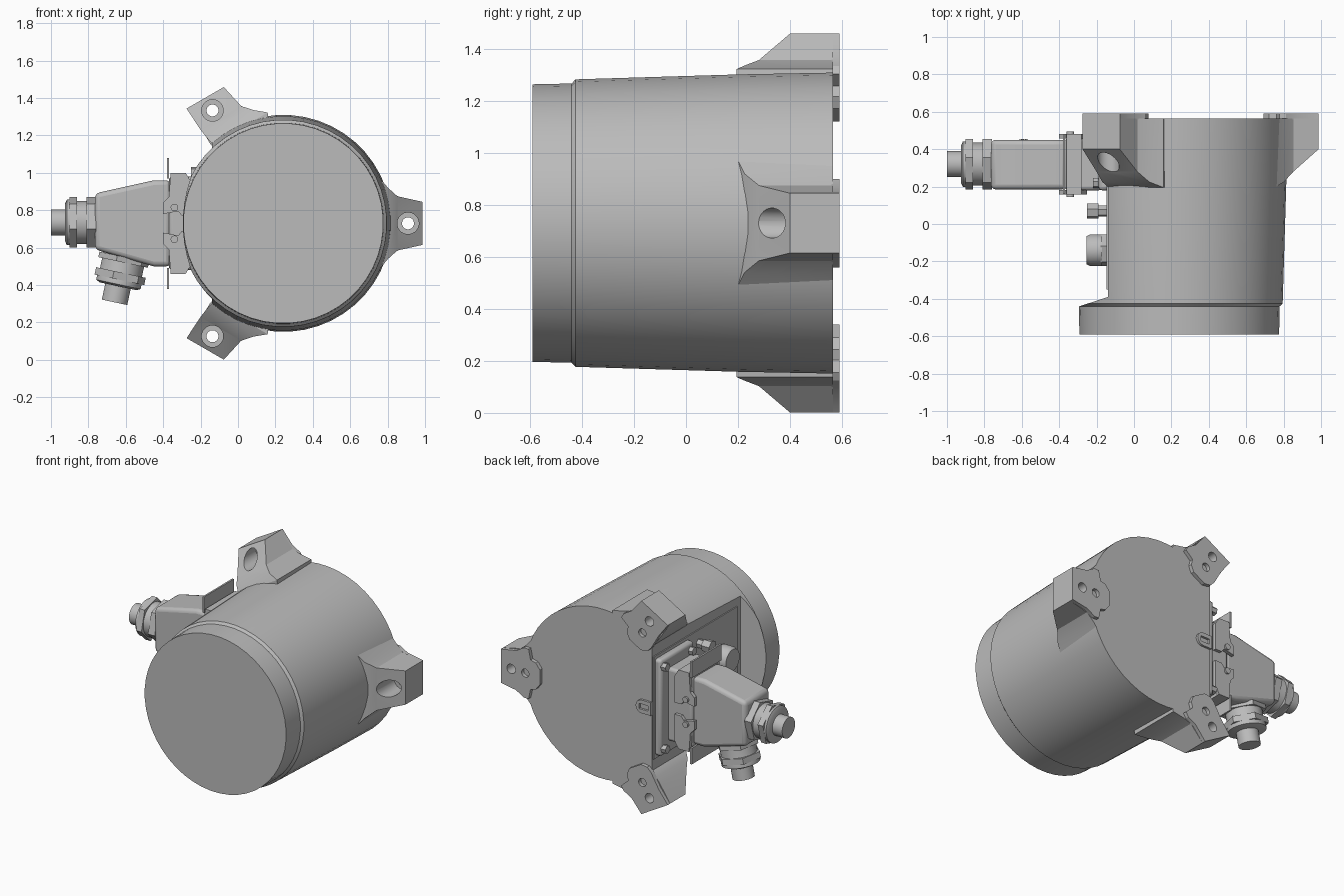
import bpy, bmesh, math
from mathutils import Vector

if "Cube" in bpy.data.objects:
    bpy.data.objects.remove(bpy.data.objects["Cube"])

grey = bpy.data.materials.new("cast_grey")
grey.use_nodes = True
grey.diffuse_color = (0.5, 0.5, 0.5, 1)
grey.node_tree.nodes["Principled BSDF"].inputs["Base Color"].default_value = (0.5, 0.5, 0.5, 1)
parts = []


def finish(name, bm, bevel=0.0):
    bmesh.ops.recalc_face_normals(bm, faces=bm.faces)
    me = bpy.data.meshes.new(name)
    bm.to_mesh(me)
    bm.free()
    ob = bpy.data.objects.new(name, me)
    bpy.context.collection.objects.link(ob)
    me.materials.append(grey)
    if bevel:
        mod = ob.modifiers.new("bevel", "BEVEL")
        mod.width, mod.segments, mod.limit_method = bevel, 3, "ANGLE"
    parts.append(ob)
    return ob


def loft(name, rings, bevel=0.0):
    """Join equal-length rings of points and cap both ends."""
    bm = bmesh.new()
    rows = [[bm.verts.new(p) for p in ring] for ring in rings]
    n = len(rows[0])
    for a, b in zip(rows, rows[1:]):
        for i in range(n):
            j = (i + 1) % n
            bm.faces.new((a[i], a[j], b[j], b[i]))
    bm.faces.new(rows[0])
    bm.faces.new(rows[-1])
    return finish(name, bm, bevel)


def slab(name, outline, y0, y1, bevel=0.0):
    """Extrude an x-z outline along y."""
    return loft(name, [[(x, y, z) for x, z in outline] for y in (y0, y1)], bevel)


def box(name, x, y, z, bevel=0.0):
    return slab(name, [(x[0], z[0]), (x[1], z[0]), (x[1], z[1]), (x[0], z[1])], *y, bevel)


def turned(name, origin, axis, profile, sides=48):
    """Stack rings of (distance, radius) along an axis."""
    axis = Vector(axis).normalized()
    u = axis.orthogonal().normalized()
    v = axis.cross(u)
    rings = []
    for d, r in profile:
        c = Vector(origin) + axis * d
        rings.append([c + r * (math.cos(t) * u + math.sin(t) * v)
                      for t in (2 * math.pi * (i + 0.5) / sides for i in range(sides))])
    return loft(name, rings)


def cut(ob, cutter):
    parts.remove(cutter)
    mod = ob.modifiers.new("cut", "BOOLEAN")
    mod.operation, mod.solver, mod.object = "DIFFERENCE", "EXACT", cutter
    with bpy.context.temp_override(object=ob, active_object=ob, selected_objects=[ob]):
        bpy.ops.object.modifier_apply(modifier=mod.name)
    bpy.data.objects.remove(cutter)


# Round housing with a flat side for the connector
CZ = 0.73
body = turned("housing_body", (0.242, 0, CZ), (0, 1, 0),
              [(-0.59, 0.535), (-0.44, 0.538), (-0.425, 0.554), (0.2, 0.573), (0.565, 0.58)])
side = [(-0.7, -0.572), (-0.138, -0.39), (-0.138, 0.8), (-0.7, 0.8)]
cut(body, loft("side_cutter", [[(x, y, z) for x, y in side] for z in (-0.5, 2)]))

# Three mounting lugs with back pads: radius, flared width, flat-side width, front y
stations = [(0.775, 0.115, 0.115, 0.4), (0.64, 0.145, 0.107, 0.28), (0.59, 0.19, 0.1, 0.225),
            (0.54, 0.25, 0.09, 0.195), (0.42, 0.2, 0.02, 0.19)]
pad_rows = [(0.775, 0.115), (0.66, 0.135), (0.6, 0.17), (0.565, 0.17), (0.55, 0.1),
            (0.51, 0.09), (0.48, 0.05)]


def make_lug(label, degrees, flat_sign):
    a = math.radians(degrees)

    def at(r, w):
        return (0.212 + r * math.cos(a) - w * math.sin(a),
                CZ + r * math.sin(a) + w * math.cos(a))

    rings = []
    for r, wide, narrow, y in stations:
        plus = narrow if flat_sign > 0 else wide
        minus = narrow if flat_sign < 0 else wide
        (x1, z1), (x2, z2) = at(r, plus), at(r, -minus)
        rings.append([(x1, y, z1), (x2, y, z2), (x2, 0.565, z2), (x1, 0.565, z1)])
    lug = loft(label + "_lug", rings)
    outline = []
    for sign in (1, -1):
        half = [at(r, sign * (min(w, 0.1) if sign == flat_sign and r < 0.7 else w))
                for r, w in pad_rows]
        outline += half if sign > 0 else half[::-1]
    pad = slab(label + "_lug_pad", outline, 0.56, 0.59)
    x, z = at(0.697, 0)
    cut(lug, turned("bore_cutter", (x, 0, z), (0, 1, 0),
                    [(0.1, 0.058), (0.47, 0.058), (0.47, 0.032), (0.7, 0.032)], 24))
    cut(pad, turned("hole_cutter", (x, 0, z), (0, 1, 0), [(0.4, 0.032), (0.7, 0.032)], 24))
    x, z = at(0.59, 0)
    cut(pad, turned("dowel_cutter", (x, 0, z), (0, 1, 0), [(0.5, 0.028), (0.7, 0.028)], 24))


make_lug("left", 0, 0)
make_lug("upper", 120, 1)
make_lug("lower", 240, -1)

# Slotted tab on the back edge
tab = slab("back_tab", [(-0.138, CZ - 0.045)] + [
    (-0.07 + 0.045 * math.cos(t), CZ + 0.045 * math.sin(t))
    for t in (math.pi * (i / 8 - 0.5) for i in range(9))] + [(-0.138, CZ + 0.045)], 0.56, 0.58)
cut(tab, box("slot_cutter", (-0.12, -0.05), (0.5, 0.7), (CZ - 0.018, CZ + 0.018)))

# Panel, flange and flange screws on the flat side
box("side_panel", (-0.146, -0.13), (-0.35, 0.555), (0.38, 1.08))
box("connector_flange", (-0.19, -0.13), (0.18, 0.54), (0.4, 1.06), 0.02)
for y in (0.22, 0.51):
    for z in (0.45, 1.01):
        turned("flange_screw", (-0.18, y, z), (-1, 0, 0), [(0, 0.028), (0.04, 0.028)], 6)

# Breather and plug fittings
turned("small_plug", (-0.13, 0.07, 0.99), (-1, 0, 0),
       [(0, 0.03), (0.06, 0.03), (0.06, 0.042), (0.12, 0.042)], 6)
turned("large_plug", (-0.13, -0.14, 0.82), (-1, 0, 0),
       [(0, 0.07), (0.04, 0.07), (0.04, 0.085), (0.105, 0.085), (0.125, 0.075)], 24)
turned("large_plug_nut", (-0.13, -0.14, 0.82), (-1, 0, 0), [(0, 0.088), (0.05, 0.088)], 6)

# Connector base and hood
box("connector_base", (-0.37, -0.17), (0.18, 0.46), (0.48, 0.98), 0.02)
slab("connector_hood", [(-0.765, 0.59), (-0.765, 0.89), (-0.45, 0.96), (-0.36, 0.96),
                        (-0.36, 0.5), (-0.45, 0.5)], 0.185, 0.45, 0.025)

# Locking levers, mirrored above and below the connector axis
lever = [(-0.36, 0.27), (-0.28, 0.27), (-0.25, 0.22), (-0.25, 0.04), (-0.3, 0.04),
         (-0.32, 0.065), (-0.4, 0.05), (-0.4, 0.11), (-0.37, 0.14)]
for s, word in ((1, "upper"), (-1, "lower")):
    for y in (0.158, 0.458):
        slab(word + "_lever_side", [(x, CZ + s * z) for x, z in lever], y, y + 0.024)
    box(word + "_lever_bar", (-0.36, -0.28), (0.16, 0.48), sorted((CZ + s * 0.24, CZ + s * 0.27)))
    box(word + "_lever_grip", (-0.38, -0.368), (0.16, 0.48), sorted((CZ + s * 0.24, CZ + s * 0.35)))
    turned(word + "_latch_pin", (-0.34, 0.145, CZ + s * 0.085), (0, 1, 0),
           [(0, 0.02), (0.35, 0.02)], 16)


# Cable glands: collar, two hex nuts, rounded body and cable
def gland(label, origin, axis, lengths):
    collar, nut, gap, nut2, cap, end = lengths
    turned(label + "_gland_body", origin, axis,
           [(-0.06, 0.115), (gap, 0.115), (nut2, 0.122), (cap - 0.01, 0.122), (cap, 0.1)], 32)
    turned(label + "_gland_inner_nut", origin, axis, [(collar, 0.14), (nut, 0.14)], 6)
    turned(label + "_gland_outer_nut", origin, axis, [(gap, 0.14), (nut2, 0.14)], 6)
    turned(label + "_cable", origin, axis, [(0, 0.07), (end, 0.07)], 24)


gland("end", (-0.76, 0.32, 0.735), (-1, 0, 0), (0, 0.05, 0.1, 0.14, 0.165, 0.24))
gland("lower", (-0.606, 0.32, 0.56), (-0.21, 0, -0.98), (0.01, 0.04, 0.095, 0.135, 0.17, 0.258))

# Smooth the rounded surfaces, keep hard edges
bpy.ops.object.select_all(action="DESELECT")
for ob in parts:
    ob.select_set(True)
bpy.context.view_layer.objects.active = body
bpy.ops.object.shade_smooth_by_angle(angle=math.radians(28))
